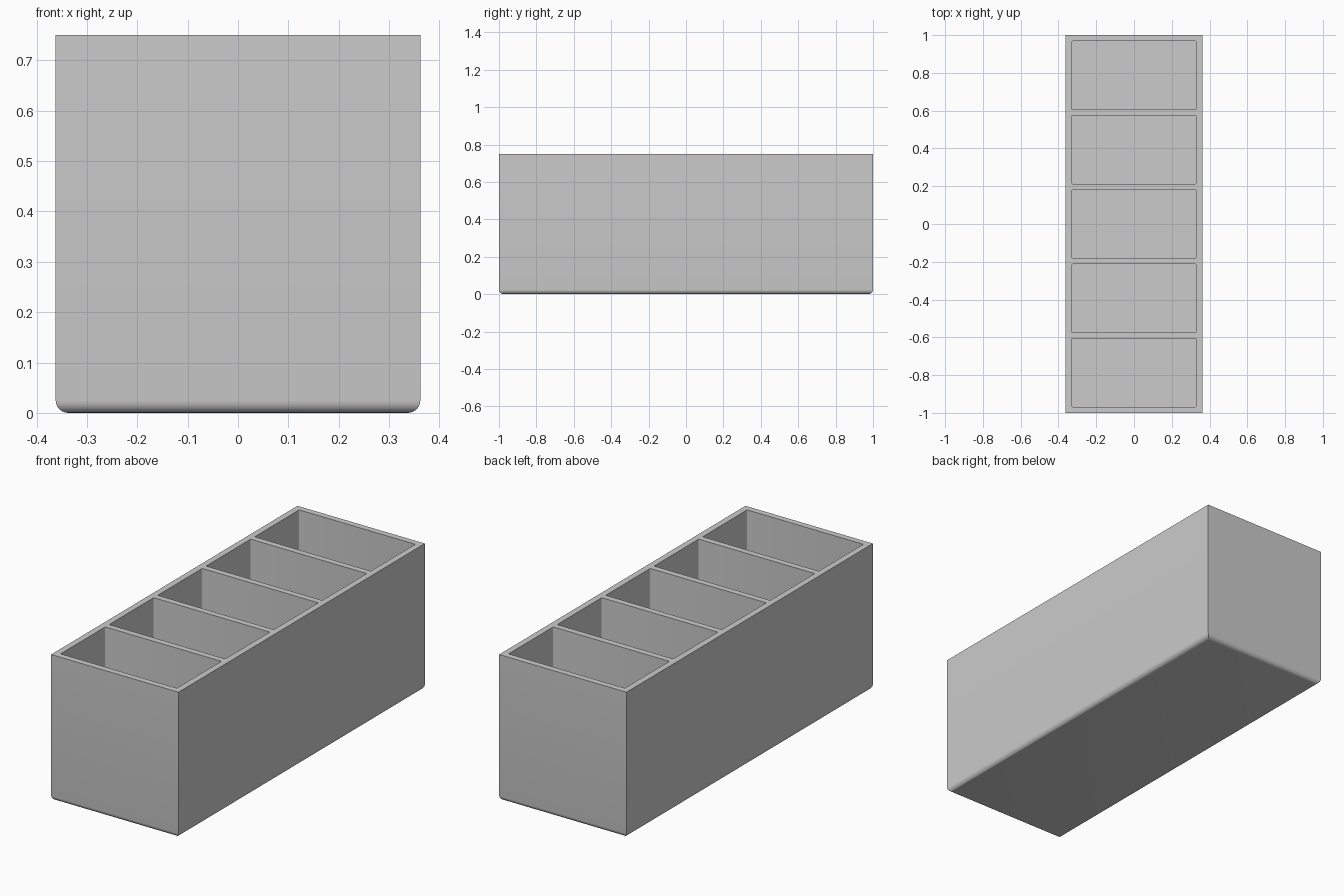
import bpy
import bmesh
import math
from mathutils import Matrix, Vector

WIDTH, LENGTH, HEIGHT = 0.724, 2.0, 0.75
WALL, FLOOR, COUNT = 0.032, 0.032, 5
POCKET = (LENGTH - (COUNT + 1) * WALL) / COUNT

cube = bpy.data.objects.get("Cube")
if cube:
    bpy.data.objects.remove(cube, do_unlink=True)


def add_box(bm, centre, size):
    matrix = Matrix.Translation(centre) @ Matrix.Diagonal((*size, 1))
    return bmesh.ops.create_cube(bm, size=1, matrix=matrix)["verts"]


def make_object(name, bm):
    mesh = bpy.data.meshes.new(name)
    bm.to_mesh(mesh)
    bm.free()
    obj = bpy.data.objects.new(name, mesh)
    bpy.context.collection.objects.link(obj)
    return obj


# Grey plastic
grey = bpy.data.materials.new("grey_plastic")
grey.use_nodes = True
colour = (0.6, 0.6, 0.6, 1)
grey.diffuse_color = colour
grey.node_tree.nodes["Principled BSDF"].inputs["Base Color"].default_value = colour

# Outer body with rounded bottom edges
bm = bmesh.new()
add_box(bm, Vector((0, 0, HEIGHT / 2)), (WIDTH, LENGTH, HEIGHT))
bottom_edges = [e for e in bm.edges if all(v.co.z < 0.01 for v in e.verts)]
bmesh.ops.bevel(bm, geom=bottom_edges, offset=0.025, segments=6,
                profile=0.5, affect="EDGES")
tray = make_object("divided_tray", bm)
tray.data.materials.append(grey)

# Row of compartments with slightly rounded upright corners
bm = bmesh.new()
for i in range(COUNT):
    y = (i - (COUNT - 1) / 2) * (POCKET + WALL)
    add_box(bm, Vector((0, y, FLOOR + HEIGHT / 2)),
            (WIDTH - 2 * WALL, POCKET, HEIGHT))
uprights = [e for e in bm.edges if abs(e.verts[0].co.z - e.verts[1].co.z) > 0.1]
bmesh.ops.bevel(bm, geom=uprights, offset=0.006, segments=4,
                profile=0.5, affect="EDGES")
cutter = make_object("compartment_cutter", bm)
cutter.data.materials.append(grey)
cutter.hide_render = True

# Hollow out the compartments
cut = tray.modifiers.new("compartments", "BOOLEAN")
cut.operation = "DIFFERENCE"
cut.solver = "EXACT"
cut.object = cutter
bpy.context.view_layer.objects.active = tray
tray.select_set(True)
bpy.ops.object.modifier_apply(modifier=cut.name)
bpy.data.objects.remove(cutter, do_unlink=True)
bpy.ops.object.shade_smooth_by_angle(angle=math.radians(30))
